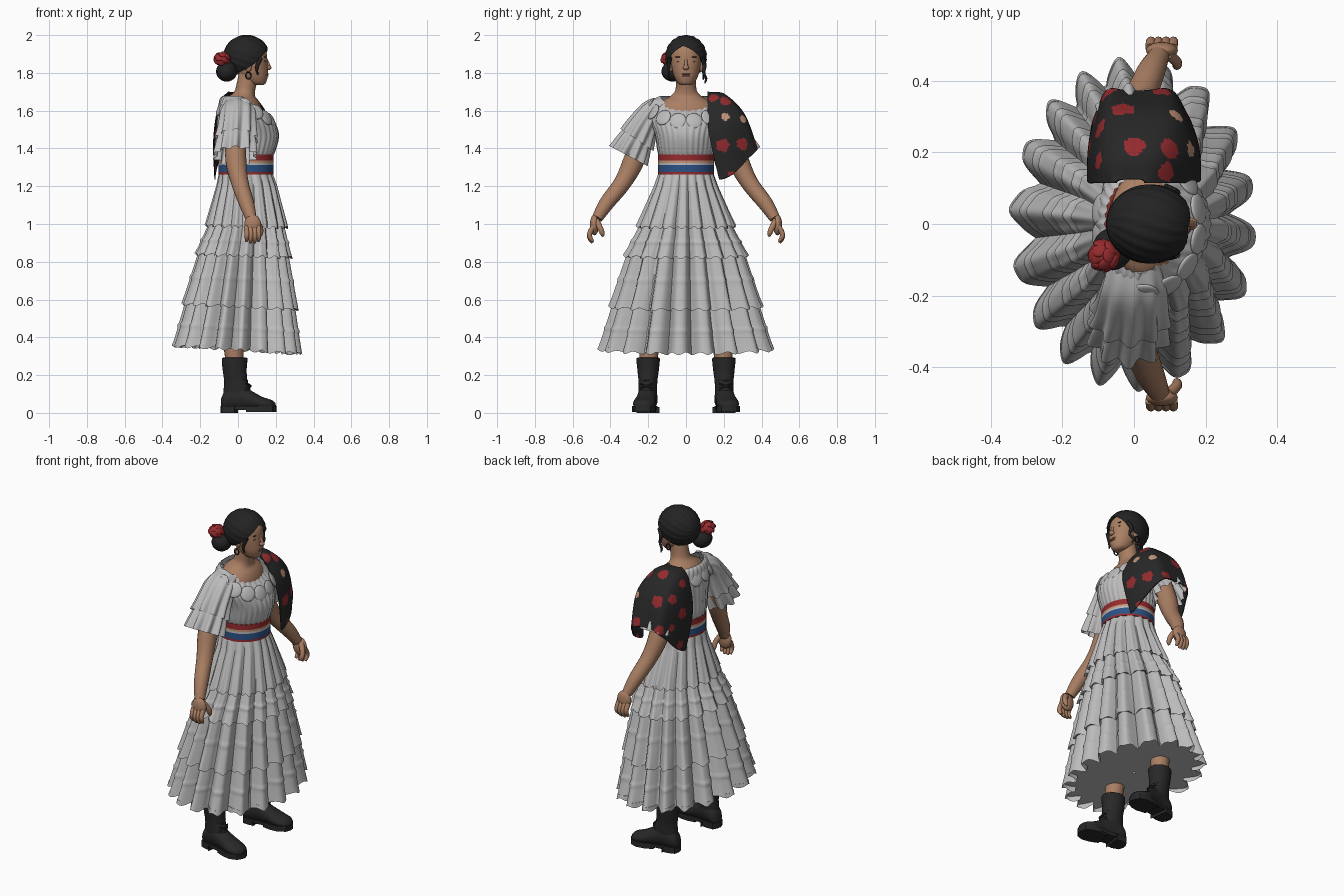
import bpy, bmesh, math
from mathutils import Vector, Matrix
from math import sin, cos, pi, radians, tau

if "Cube" in bpy.data.objects:
    bpy.data.objects.remove(bpy.data.objects["Cube"])

def mat(name, r, g, b):
    m = bpy.data.materials.new(name)
    m.diffuse_color = (r, g, b, 1)
    m.use_nodes = True
    m.node_tree.nodes["Principled BSDF"].inputs["Base Color"].default_value = m.diffuse_color
    return m

WHITE = mat("white_cotton", .51, .50, .50)
SKIN = mat("skin", .40, .21, .125)
HAIR = mat("hair_black", .018, .017, .018)
RED = mat("red", .30, .024, .027)
BLUE = mat("sash_blue", .025, .085, .24)
SHAWL = mat("shawl_black", .02, .02, .02)
TAN = mat("tan_flower", .55, .30, .19)
BOOT = mat("boot_leather", .022, .021, .021)
LIP = mat("lip_brown", .27, .11, .075)

def finish(name, bm, mats, rule=None, angle=50):
    bmesh.ops.recalc_face_normals(bm, faces=bm.faces)
    if rule:
        for f in bm.faces:
            f.material_index = rule(f.calc_center_median())
    me = bpy.data.meshes.new(name)
    bm.to_mesh(me)
    bm.free()
    for m in (mats if isinstance(mats, (list, tuple)) else [mats]):
        me.materials.append(m)
    me.shade_smooth()
    me.set_sharp_from_angle(angle=radians(angle))
    ob = bpy.data.objects.new(name, me)
    bpy.context.collection.objects.link(ob)
    return ob

def loft(name, rings, mats, caps=True, rule=None, closed=True, angle=50):
    bm = bmesh.new()
    vs = [[bm.verts.new(p) for p in r] for r in rings]
    n = len(vs[0])
    for a, b in zip(vs, vs[1:]):
        for i in range(n if closed else n - 1):
            j = (i + 1) % n
            bm.faces.new((a[i], a[j], b[j], b[i]))
    if caps:
        bm.faces.new(vs[0])
        bm.faces.new(vs[-1])
    return finish(name, bm, mats, rule, angle)

def curve(keys, n):
    """Smooth samples through tuples of numbers."""
    out, m = [], len(keys) - 1
    for i in range(n + 1):
        t = i / n * m
        k = min(int(t), m - 1)
        f = t - k
        P = [keys[max(0, min(m, k + d))] for d in (-1, 0, 1, 2)]
        out.append(tuple(.5 * (2 * b + (c - a) * f + (2 * a - 5 * b + 4 * c - d) * f * f
                               + (3 * b - a - 3 * c + d) * f ** 3) for a, b, c, d in zip(*P)))
    return out

def oval(z, cx, hx, hy, cy=0, n=40, fold=0, freq=1, dip=0):
    return [(cx + (hx + fold * cos(freq * a)) * cos(a), cy + (hy + fold * cos(freq * a)) * sin(a),
             z - dip * max(cos(a), 0)) for a in (tau * i / n for i in range(n))]

def tube(name, keys, m, n=14, seg=14):
    pts = curve(keys, n)
    rings = []
    for i, p in enumerate(pts):
        d = Vector(pts[min(i + 1, n)][:3]) - Vector(pts[max(i - 1, 0)][:3])
        u = d.cross(Vector((1, .02, 0.01))).normalized()
        v = d.cross(u).normalized()
        rings.append([Vector(p[:3]) + p[3] * (u * cos(tau * k / seg) + v * sin(tau * k / seg)) for k in range(seg)])
    return loft(name, rings, m)

def ball(name, loc, scale, m, normal=None, seg=20):
    bm = bmesh.new()
    q = Vector(normal).to_track_quat('Z', 'Y').to_matrix().to_4x4() if normal else Matrix()
    bmesh.ops.create_uvsphere(bm, u_segments=seg, v_segments=seg * 2 // 3, radius=1,
                              matrix=Matrix.Translation(loc) @ q @ Matrix.Diagonal((*scale, 1)))
    return finish(name, bm, m)

# --- tiered pleated skirt with closed underside: z, x min, x max, y half, fold depth
SK = [(1.28, -.10, .18, .142, .003), (1.2, -.115, .21, .17, .008), (1.0, -.17, .265, .258, .014),
      (.83, -.23, .292, .333, .022), (.56, -.30, .326, .41, .032), (.33, -.35, .345, .468, .038)]
def skirt_at(z):
    for a, b in zip(SK, SK[1:]):
        if z >= b[0] or b is SK[-1]:
            f = (a[0] - z) / (a[0] - b[0])
            return [p + (q - p) * f for p, q in zip(a, b)]
rings = []
for top, bot, step, tuck in ((1.28, .985, 0, 2), (1.0, .83, .018, .91), (.84, .56, .018, .71), (.57, .333, .018, .45)):
    for i in range(23):
        t = i / 22
        z = top + (bot - top) * t
        _, x0, x1, hy, amp = skirt_at(z)
        off = -step * (1 - t) ** .8 + .006 * math.exp(-((z - tuck) / .009) ** 2)
        down = (1.28 - z) / .95
        ring = []
        for k in range(256):
            a = tau * k / 256
            w = 2 * amp * (abs(cos(9 * a + .3 * sin(3 * a) + .8)) - 1) + .003 * cos(41 * a) * min(1, 4 * down) + off
            ring.append(((x0 + x1) / 2 + ((x1 - x0) / 2 + w) * cos(a), (hy + w) * sin(a),
                         z - .02 * down * cos(a) + .007 * cos(37 * a) * t ** 8))
        rings.append(ring)
rings.append([(x * .985, y * .985, .355 - .05 * x) for x, y, z in rings[-1]])
rings.append([(x * .02, y * .02, .355) for x, y, z in rings[-1]])
loft("tiered_skirt", rings, WHITE, caps=False)

# --- striped sash
zs = [1.262, 1.274, 1.275, 1.312, 1.313, 1.322, 1.323, 1.335, 1.336, 1.368]
def stripe(c):
    return 0 if c.z < 1.2745 or c.z > 1.3355 else 1 if c.z < 1.3125 else 2 if c.z < 1.3225 else 3
loft("waist_sash", [oval(z, .042, .146, .148, n=64) for z in zs], [RED, BLUE, WHITE, TAN], rule=stripe)

# --- gathered blouse, shoulders and neck
body = curve([(1.35, .042, .135, .138, 0), (1.39, .045, .152, .15, 0), (1.47, .052, .163, .162, 0), (1.55, .04, .15, .19, .005),
              (1.61, .018, .122, .195, .02), (1.66, .01, .105, .165, .045), (1.678, .015, .095, .135, .05)], 26)
loft("blouse_body", [oval(z, c, a, b, n=160, fold=.0025, freq=32, dip=d) for z, c, a, b, d in body], WHITE, caps=False)
loft("chest_and_neck", [oval(*k) for k in curve([(1.5, .035, .11, .14), (1.6, .03, .10, .155), (1.645, .022, .09, .135), (1.672, .02, .072, .09),
     (1.70, .035, .055, .06), (1.74, .045, .053, .053), (1.80, .06, .055, .053)], 20)], SKIN)
for k in range(14):  # round collar petals
    a = tau * (k + .5) / 14
    c, s = cos(a), sin(a)
    if c > -.3 or s < .5:
        ball("collar_scallop", (.026 + (.158 if c > 0 else .125) * c, .192 * s, 1.63 - .085 * max(c, 0) - .02 * max(-c, 0)),
             (.044, .044, .011), WHITE, (c, s * .8, .45))

# --- sleeves, arms and hands
def sleeve(name, keys, s):
    rings = []
    slim = .8 if s > 0 else 1
    for x, y, z, hu, hx, ang, amp in curve(keys, 10):
        ring = []
        for k in range(96):
            a = tau * k / 96
            w = amp * cos(10 * a) * slim
            u = (hu + w) * cos(a) * (.5 + .5 * slim)
            ring.append((x + (hx * slim + w) * sin(a), s * (y + u * cos(radians(ang))), z + u * sin(radians(ang))))
        rings.append(ring)
    loft(name, rings, WHITE, caps=False)
for s in (-1, 1):
    sleeve("sleeve_upper", [(0, .12, 1.625, .05, .075, 75, 0), (0, .18, 1.585, .07, .092, 60, .004),
                            (-.005, .232, 1.50, .086, .1, 42, .008), (-.01, .26, 1.445, .094, .108, 34, .012)], s)
    sleeve("sleeve_ruffle", [(-.008, .25, 1.47, .08, .093, 37, .005), (-.01, .275, 1.42, .09, .102, 32, .01),
                             (-.015, .305, 1.36, .1, .108, 28, .015)], s)
    def sided(*ks):
        return [(x, s * y, z, r) for x, y, z, r in ks]
    tube("arm", sided((-.01, .19, 1.57, .05), (-.012, .27, 1.35, .056), (.01, .335, 1.22, .046),
                      (.045, .42, 1.11, .04), (.07, .47, 1.03, .029)), SKIN, 20, 18)
    ball("palm", (.078, s * .485, .995), (.045, .024, .055), SKIN)
    for i in range(4):
        x = .045 + .021 * i
        d = .008 * abs(i - 1.5)
        tube("finger", sided((x, .492, .985, .014), (x + .002, .51, .95, .0135), (x + .002, .508, .918 + d, .0125),
                             (x, .494, .897 + d, .008)), SKIN, 8, 10)
    tube("thumb", sided((.095, .475, 1.02, .016), (.118, .455, .98, .015), (.12, .443, .95, .013), (.115, .44, .935, .006)), SKIN, 8, 10)

# --- flowered shawl draped over one shoulder
F = curve([(.03, .115, 1.70), (.11, .115, 1.64), (.182, .12, 1.49), (.17, .175, 1.235)], 90)
B = curve([(.05, .115, 1.70), (.10, .115, 1.63), (.128, .12, 1.45), (.122, .18, 1.235)], 90)
S = curve([(.125, 1.695), (.205, 1.685), (.312, 1.58), (.38, 1.41)], 90)
def drape(phi, row):
    c, s = cos(phi), max(sin(phi), 0)
    d, ty, tz = (F if c > 0 else B)[row]
    sy, sz = S[row]
    C, Q, H = math.copysign(abs(c) ** .6, c), s ** .8, s ** 1.35
    fold = 1 + .025 * sin(7 * phi) * s * (row / 90) ** 2
    return Vector((C * d * fold, ty * (1 - Q) + sy * Q * fold, tz * (1 - H) + sz * H))
spots = [(drape(radians(p), r), q, m) for p, r, q, m in (
    (20, 24, .027, 1), (12, 70, .034, 1), (42, 76, .032, 1), (28, 52, .022, 2), (62, 62, .021, 2), (50, 38, .03, 1), (14, 90, .02, 1),
    (75, 84, .026, 1), (90, 34, .03, 1), (95, 64, .034, 1), (115, 84, .026, 1), (128, 55, .028, 1), (150, 35, .024, 1),
    (140, 76, .02, 1), (158, 62, .03, 1), (166, 84, .026, 1))]
def spot_rule(c):
    for p, r, m in spots:
        d = c - p
        if d.length < r * (1 + .12 * cos(5 * math.atan2(d.z, d.y + d.x))):
            return m
    return 0
shawl = loft("flowered_shawl", [[drape(pi * k / 150, row) for k in range(151)] for row in range(91)],
             [SHAWL, RED, TAN], caps=False, rule=spot_rule, closed=False)
sol = shawl.modifiers.new("thickness", 'SOLIDIFY')
sol.thickness, sol.offset = .006, 0

# --- head and face
loft("head", [oval(*k) for k in curve([(1.735, .115, .02, .022), (1.748, .098, .05, .045), (1.785, .085, .073, .065), (1.83, .078, .08, .075),
     (1.87, .072, .083, .08), (1.92, .062, .085, .078), (1.96, .045, .07, .06)], 26)], SKIN)
ball("nose_tip", (.16, 0, 1.828), (.017, .017, .013), SKIN)
tube("nose_bridge", [(.148, 0, 1.875, .007), (.158, 0, 1.85, .009), (.164, 0, 1.828, .011)], SKIN, 6, 10)
ball("upper_lip", (.153, 0, 1.793), (.009, .025, .005), LIP)
ball("lower_lip", (.152, 0, 1.784), (.009, .02, .005), LIP)
for s in (-1, 1):
    ball("eye", (.141, s * .034, 1.862), (.006, .016, .006), LIP)
    ball("eyebrow", (.142, s * .036, 1.884), (.005, .022, .003), HAIR)
    ball("ear", (.055, s * .08, 1.835), (.018, .012, .03), SKIN)
    tube("earring", [(.055 + .014 * cos(a), s * .091, 1.785 + .018 * sin(a), .004) for a in (tau * i / 12 + .1 for i in range(13))], HAIR, 24, 6)

# --- parted, swept hair in two halves, bun, locks and red flower
for s in (-1, 1):
    bm = bmesh.new()
    bmesh.ops.create_uvsphere(bm, u_segments=96, v_segments=48, radius=1, matrix=Matrix.Rotation(pi / 2, 4, 'Y'))
    for v in bm.verts:
        x, y, z = v.co
        w = 1 + .014 * cos(18 * math.atan2(y, z) + 7 * x) * math.sqrt(max(0, 1 - x * x))
        v.co = (.045 + .123 * x * w, .11 * y * w, 1.885 + .115 * z * w)
    for co, no in (((0, -.015, 0), (0, s, 0)), ((.16, -.015, 1.95), (-.55, s * .42, .74))):
        bmesh.ops.bisect_plane(bm, geom=bm.verts[:] + bm.edges[:] + bm.faces[:], plane_co=co, plane_no=no, clear_inner=True)
    finish("swept_hair", bm, HAIR)
ball("hair_bun", (-.06, -.07, 1.808), (.056, .06, .054), HAIR)
tube("side_lock", [(.12, .085, 1.88, .012), (.10, .098, 1.84, .011), (.11, .094, 1.80, .008), (.09, .106, 1.77, .007), (.10, .10, 1.745, .003)], HAIR, 20, 8)
tube("side_lock_small", [(.12, -.085, 1.88, .011), (.10, -.092, 1.83, .009), (.105, -.088, 1.79, .003)], HAIR, 12, 8)
ball("flower_core", (-.082, -.088, 1.875), (.038, .038, .033), RED)
for i in range(18):
    h = 1 - 2 * (i + .5) / 18
    a = 2.4 * i
    d = Vector((math.sqrt(1 - h * h) * cos(a), math.sqrt(1 - h * h) * sin(a), h * .8))
    ball("flower_petal", Vector((-.082, -.088, 1.875)) + d * .036, (.023, .019, .008), RED, d + Vector((.3, 0, .3)), 12)

# --- legs and laced boots
for s in (-1, 1):
    tube("leg", [(-.022, s * .18, .46, .058), (-.025, s * .193, .38, .055), (-.015, s * .2, .24, .045)], SKIN, 8, 20)
    parts = [loft("boot_shaft", [oval(*k) for k in curve([(.06, -.01, .07, .045), (.12, -.005, .072, .048), (.17, -.012, .062, .05),
                  (.23, -.018, .064, .057), (.285, -.018, .068, .062), (.292, -.018, .06, .056)], 18)], BOOT)]
    foot = curve([(-.088, .025, .08), (-.065, .044, .12), (0, .05, .155), (.07, .053, .118), (.13, .06, .085), (.18, .046, .068), (.2, .015, .05)], 24)
    parts.append(loft("boot_foot", [[(x, w * cos(a), .015 + (h - .015) * (.5 + .5 * sin(a))) for a in (tau * k / 24 for k in range(24))]
                                    for x, w, h in foot], BOOT))
    side = [(-.092, .012), (-.08, .04), (-.04, .048), (.03, .046), (.1, .06), (.15, .062), (.19, .042), (.205, .012)]
    def slab(name, x0, x1, z0, z1):
        o = [(max(x0, min(x1, x)), y) for x, y in side]
        o += [(x, -y) for x, y in reversed(o)]
        seen = list(dict.fromkeys(o))
        return loft(name, [[(x, y, z) for x, y in seen] for z in (z0, z1)], BOOT, angle=30)
    parts += [slab("boot_sole", -.1, .22, .016, .036), slab("boot_heel", -.1, -.01, 0, .03), slab("boot_tread", .05, .22, .004, .03)]
    for i in range(6):
        z = .13 + .026 * i
        x = .068 - .018 * min(i, 1.5)
        parts += [tube("boot_lace", [(x - .02, e * .034, z, .004), (x, 0, z + .012, .005), (x - .02, -e * .034, z + .024, .004)], BOOT, 6, 6)
                  for e in (-1, 1)]
    for p in parts:
        p.data.transform(Matrix.Translation((0, s * .203, 0)) @ Matrix.Rotation(radians(8 * s), 4, 'Z'))
